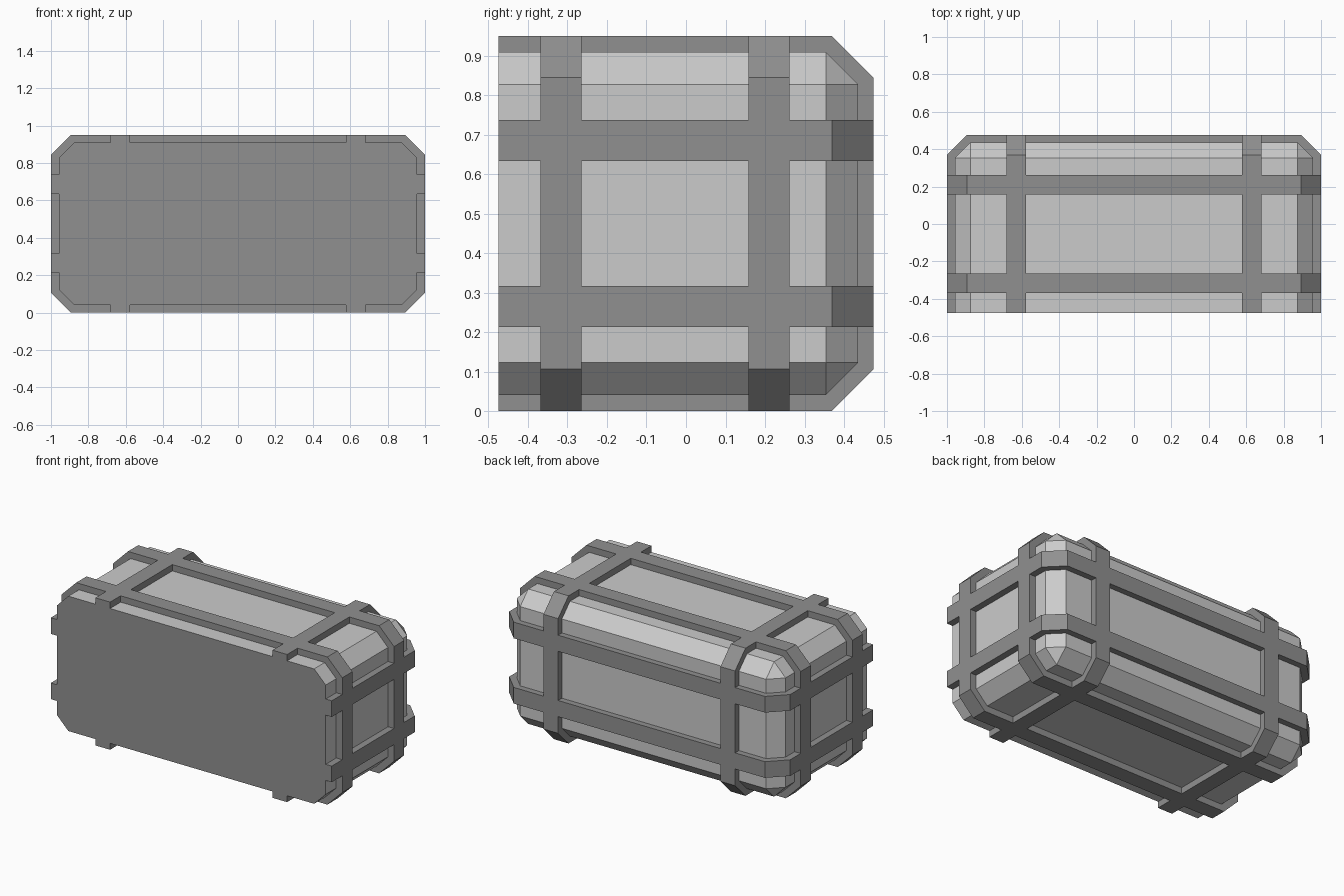
import bpy, bmesh

if "Cube" in bpy.data.objects:
    bpy.data.objects.remove(bpy.data.objects["Cube"])

YF, YB = -0.475, 0.475      # flat front and back of the straps
H, CH, SW = 0.95, 0.106, 0.104   # height, strap chamfer, strap width


def grey(name, v):
    m = bpy.data.materials.new(name)
    m.diffuse_color = (v, v, v, 1)
    m.use_nodes = True
    m.node_tree.nodes["Principled BSDF"].inputs["Base Color"].default_value = m.diffuse_color
    return m


MATS = [grey("panel_grey", 0.8), grey("strap_grey", 0.28)]


def make_object(name, bm, dark):
    bmesh.ops.recalc_face_normals(bm, faces=bm.faces)
    for f in bm.faces:
        f.material_index = 1 if dark(f) else 0
    me = bpy.data.meshes.new(name)
    bm.to_mesh(me)
    bm.free()
    for m in MATS:
        me.materials.append(m)
    ob = bpy.data.objects.new(name, me)
    bpy.context.collection.objects.link(ob)
    return ob


def strap(name, profile, axis, centre):
    """Flat slab: 2D profile in the plane across `axis`, one strap width thick."""
    bm = bmesh.new()
    rings = []
    for side in (-0.5, 0.5):
        ring = []
        for a, b in profile:
            co = [a, b]
            co.insert(axis, centre + side * SW)
            ring.append(bm.verts.new(co))
        rings.append(ring)
        bm.faces.new(ring)
    n = len(profile)
    for i in range(n):
        j = (i + 1) % n
        bm.faces.new((rings[0][i], rings[0][j], rings[1][j], rings[1][i]))
    return make_object(name, bm, lambda f: True)


# crate body: box with all edges chamfered except around the flat front
bm = bmesh.new()
bmesh.ops.create_cube(bm, size=1)
lo, hi = (-0.957, YF, 0.041), (0.957, 0.436, 0.909)
for v in bm.verts:
    v.co = [hi[i] if v.co[i] > 0 else lo[i] for i in range(3)]
edges = [e for e in bm.edges if max(v.co.y for v in e.verts) > 0]
bmesh.ops.bevel(bm, geom=edges, offset=0.082, offset_type='OFFSET',
                segments=1, profile=0.5, affect='EDGES')
body = make_object("crate", bm, lambda f: f.normal.y < -0.9)

# strap outlines around each axis
yz = [(YF, 0), (YB - CH, 0), (YB, CH), (YB, H - CH), (YB - CH, H), (YF, H)]
xy = [(-1, YF), (1, YF), (1, YB - CH), (1 - CH, YB), (CH - 1, YB), (-1, YB - CH)]
xz = [(CH - 1, 0), (1 - CH, 0), (1, CH), (1, H - CH),
      (1 - CH, H), (CH - 1, H), (-1, H - CH), (-1, CH)]
straps = []
for profile, axis, centres in ((yz, 0, (-0.63, 0.63)),
                               (xz, 1, (-0.316, 0.21)),
                               (xy, 2, (0.265, 0.685))):
    for c in centres:
        straps.append(strap("strap", profile, axis, c))

# fuse the straps into the body
bpy.context.view_layer.objects.active = body
for s in straps:
    mod = body.modifiers.new("fuse", 'BOOLEAN')
    mod.operation = 'UNION'
    mod.solver = 'EXACT'
    mod.object = s
    bpy.ops.object.modifier_apply(modifier=mod.name)
    bpy.data.objects.remove(s)
